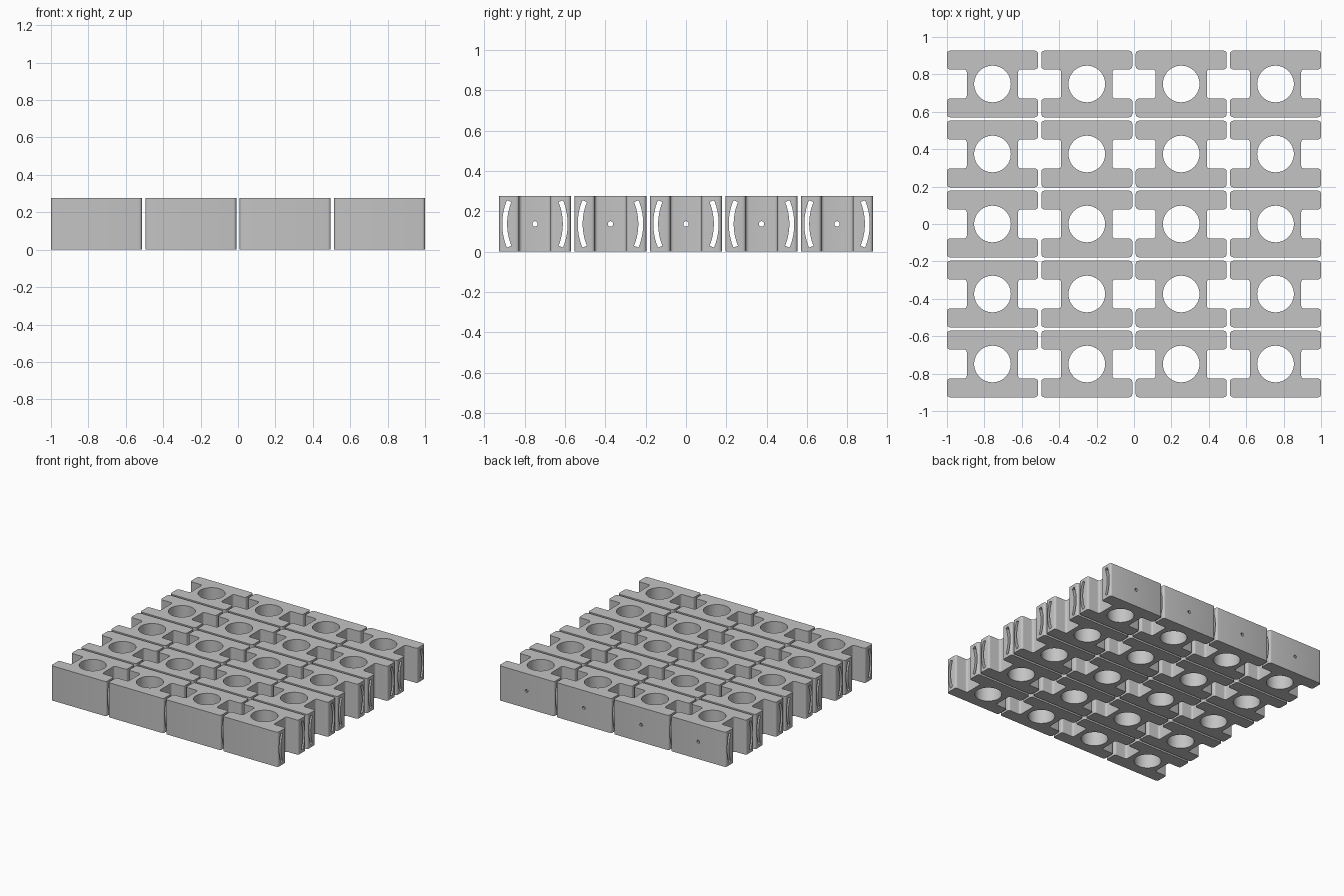
import bpy, bmesh, math
from mathutils import Matrix

if "Cube" in bpy.data.objects:
    bpy.data.objects.remove(bpy.data.objects["Cube"])

W, D, H = 0.4865, 0.356, 0.276        # block size
PX, PY = 0.5045, 0.3743               # grid pitch
WEB_X, NOTCH_Y = 0.137, 0.078         # half width of web, half width of side notch

grey = bpy.data.materials.new("light grey")
grey.diffuse_color = (0.55, 0.55, 0.55, 1)
grey.use_nodes = True
grey.node_tree.nodes["Principled BSDF"].inputs["Base Color"].default_value = grey.diffuse_color


def prism(name, points, depth, round_radius=0.0):
    """Extrude a closed 2D outline along z, optionally rounding its upright edges."""
    bm = bmesh.new()
    face = bm.faces.new([bm.verts.new((a, b, 0)) for a, b in points])
    up = bmesh.ops.extrude_face_region(bm, geom=[face])["geom"]
    verts = [v for v in up if isinstance(v, bmesh.types.BMVert)]
    bmesh.ops.translate(bm, verts=verts, vec=(0, 0, depth))
    if round_radius:
        edges = [e for e in bm.edges
                 if abs(e.verts[0].co.z - e.verts[1].co.z) > depth / 2]
        bmesh.ops.bevel(bm, geom=edges, offset=round_radius, segments=4,
                        profile=0.5, affect='EDGES')
    bmesh.ops.recalc_face_normals(bm, faces=bm.faces)
    mesh = bpy.data.meshes.new(name)
    bm.to_mesh(mesh)
    bm.free()
    obj = bpy.data.objects.new(name, mesh)
    bpy.context.collection.objects.link(obj)
    return obj


def circle(radius, n):
    return [(radius * math.cos(2 * math.pi * i / n),
             radius * math.sin(2 * math.pi * i / n)) for i in range(n)]


# H-shaped body with rounded upright edges
x, y = W / 2, D / 2
quarter = [(x, y), (x, NOTCH_Y), (WEB_X, NOTCH_Y)]
right = quarter + [(a, -b) for a, b in reversed(quarter)]
outline = right + [(-a, b) for a, b in reversed(right)]
body = prism("block_body", outline, H, 0.016)

# large upright bore
bore = prism("bore_cutter", circle(0.098, 48), H + 0.2)
bore.matrix_world = Matrix.Translation((0, 0, -0.1))

# thin cross hole through the web
cross = prism("cross_hole_cutter", circle(0.0135, 16), 0.6)
cross.matrix_world = Matrix.Translation((-0.3, 0, H / 2)) @ Matrix.Rotation(math.pi / 2, 4, 'Y')

# thin hole from the back face into the bore
back = prism("back_hole_cutter", circle(0.0125, 16), 0.25)
back.matrix_world = Matrix.Translation((0, 0.25, H / 2)) @ Matrix.Rotation(math.pi / 2, 4, 'X')

# curved slots running the length of both flanges
cutters = [bore, cross, back]
R_OUT, R_IN, N = 0.312, 0.288, 14
half = math.asin(0.113 / 0.30)
angles = [half * (2 * i / N - 1) for i in range(N + 1)]
for side in (1, -1):
    arc = [(R_OUT * math.cos(t), R_OUT * math.sin(t)) for t in angles]
    arc += [(R_IN * math.cos(t), R_IN * math.sin(t)) for t in reversed(angles)]
    slot = prism("slot_cutter", [(side * (a - 0.150), b) for a, b in arc], 0.7)
    # local x -> world y, local y -> world z, local z -> world x
    slot.matrix_world = Matrix(((0, 0, 1, -0.35), (1, 0, 0, 0),
                                (0, 1, 0, H / 2), (0, 0, 0, 1)))
    cutters.append(slot)

for c in cutters:
    c.hide_render = True
    mod = body.modifiers.new(c.name, 'BOOLEAN')
    mod.operation, mod.solver, mod.object = 'DIFFERENCE', 'EXACT', c

# bake the finished block and remove the helpers
bpy.context.view_layer.update()
deps = bpy.context.evaluated_depsgraph_get()
block = bpy.data.meshes.new_from_object(body.evaluated_get(deps))
block.name = "block"
for obj in cutters + [body]:
    bpy.data.objects.remove(obj, do_unlink=True)
block.materials.clear()
block.materials.append(grey)
for p in block.polygons:
    p.material_index = 0
block.shade_smooth()
block.set_sharp_from_angle(angle=math.radians(30))

# grid of blocks
for row in range(5):
    for col in range(4):
        obj = bpy.data.objects.new(f"block_{row + 1}_{col + 1}", block)
        obj.location = ((col - 1.5) * PX, (row - 2) * PY, 0)
        bpy.context.collection.objects.link(obj)
